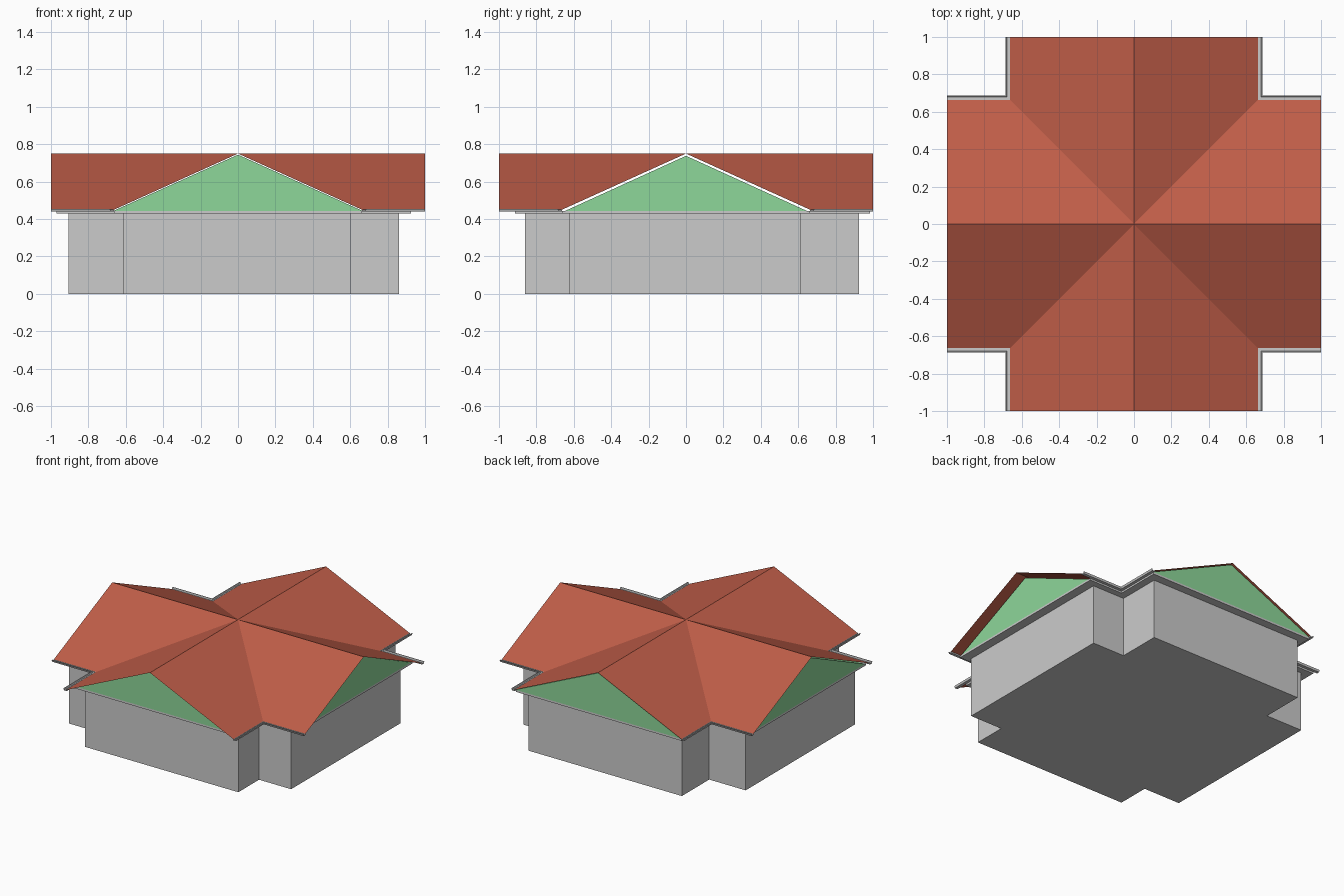
import bpy, bmesh
from mathutils import Vector

if "Cube" in bpy.data.objects:
    bpy.data.objects.remove(bpy.data.objects["Cube"])


def material(name, rgb):
    m = bpy.data.materials.new(name)
    m.diffuse_color = (*rgb, 1)
    m.use_nodes = True
    m.node_tree.nodes["Principled BSDF"].inputs["Base Color"].default_value = m.diffuse_color
    return m


RED = material("roof_red", (0.52, 0.11, 0.065))
GREEN = material("gable_green", (0.27, 0.68, 0.32))


def finish(bm, name, mat=None, weld=True):
    if weld:
        bmesh.ops.remove_doubles(bm, verts=bm.verts, dist=1e-5)
    bmesh.ops.recalc_face_normals(bm, faces=bm.faces)
    me = bpy.data.meshes.new(name)
    bm.to_mesh(me)
    bm.free()
    ob = bpy.data.objects.new(name, me)
    bpy.context.collection.objects.link(ob)
    if mat:
        me.materials.append(mat)
    return ob


def extrude(name, pts, vec, mat=None):
    bm = bmesh.new()
    f = bm.faces.new([bm.verts.new(p) for p in pts])
    r = bmesh.ops.extrude_face_region(bm, geom=[f], use_keep_orig=True)
    verts = [g for g in r["geom"] if isinstance(g, bmesh.types.BMVert)]
    bmesh.ops.translate(bm, verts=verts, vec=Vector(vec))
    return finish(bm, name, mat)


def cross(outer, inner, z):
    # outer / inner: (x min, x max, y min, y max) of arm ends and arm sides
    X0, X1, Y0, Y1 = outer
    x0, x1, y0, y1 = inner
    return [(x, y, z) for x, y in (
        (X0, y0), (x0, y0), (x0, Y0), (x1, Y0), (x1, y0), (X1, y0),
        (X1, y1), (x1, y1), (x1, Y1), (x0, Y1), (x0, y1), (X0, y1))]


WALL = (-0.905, 0.86, -0.86, 0.925)
SOFFIT = (-0.97, 0.925, -0.915, 0.985)
E, ZE, ZR = 0.663, 0.45, 0.75

# cross-shaped walls and the soffit slab on top
extrude("walls", cross(WALL, (-0.615, 0.605, -0.625, 0.615), 0), (0, 0, 0.43))
extrude("soffit", cross(SOFFIT, (-0.66, 0.66, -0.66, 0.66), 0.43), (0, 0, 0.014))

# gable infill on each arm end, from the wall plane to the soffit edge
for i, side in enumerate(("left", "right", "front", "back")):
    a, d = WALL[i], SOFFIT[i] - WALL[i]
    if i < 2:
        tri = [(a, -0.645, 0.444), (a, 0.645, 0.444), (a, 0, 0.738)]
        extrude(side + "_gable", tri, (d, 0, 0), GREEN)
    else:
        tri = [(-0.665, a, 0.444), (0.665, a, 0.444), (0, a, 0.744)]
        extrude(side + "_gable", tri, (0, d, 0), GREEN)

# crossed gable roof: eight thin planes meeting at ridges and valleys
bm = bmesh.new()
for sx in (1, -1):
    for sy in (1, -1):
        for swap in (False, True):
            quad = [(0, 0, ZR), (1, 0, ZR), (1, E, ZE), (E, E, ZE)]
            if swap:
                quad = [(y, x, z) for x, y, z in quad]
            bm.faces.new([bm.verts.new((x * sx, y * sy, z)) for x, y, z in quad])
finish(bm, "roof", RED)

# L-shaped gutter channel in each inner corner
PROFILE = [(0.662, 0.45), (0.662, 0.441), (0.683, 0.441), (0.688, 0.455),
           (0.682, 0.455), (0.679, 0.445), (0.667, 0.445), (0.667, 0.45)]
for sx, h in ((-1, "left"), (1, "right")):
    for sy, v in ((-1, "front"), (1, "back")):
        bm = bmesh.new()
        rows = [[bm.verts.new((x * sx, y * sy, z)) for x, y in ((1, o), (o, o), (o, 1))]
                for o, z in PROFILE]
        for a, b in zip(rows, rows[1:] + rows[:1]):
            for k in (0, 1):
                bm.faces.new((a[k], a[k + 1], b[k + 1], b[k]))
        for k in (0, 2):
            bm.faces.new([r[k] for r in rows])
        finish(bm, f"{v}_{h}_gutter")
